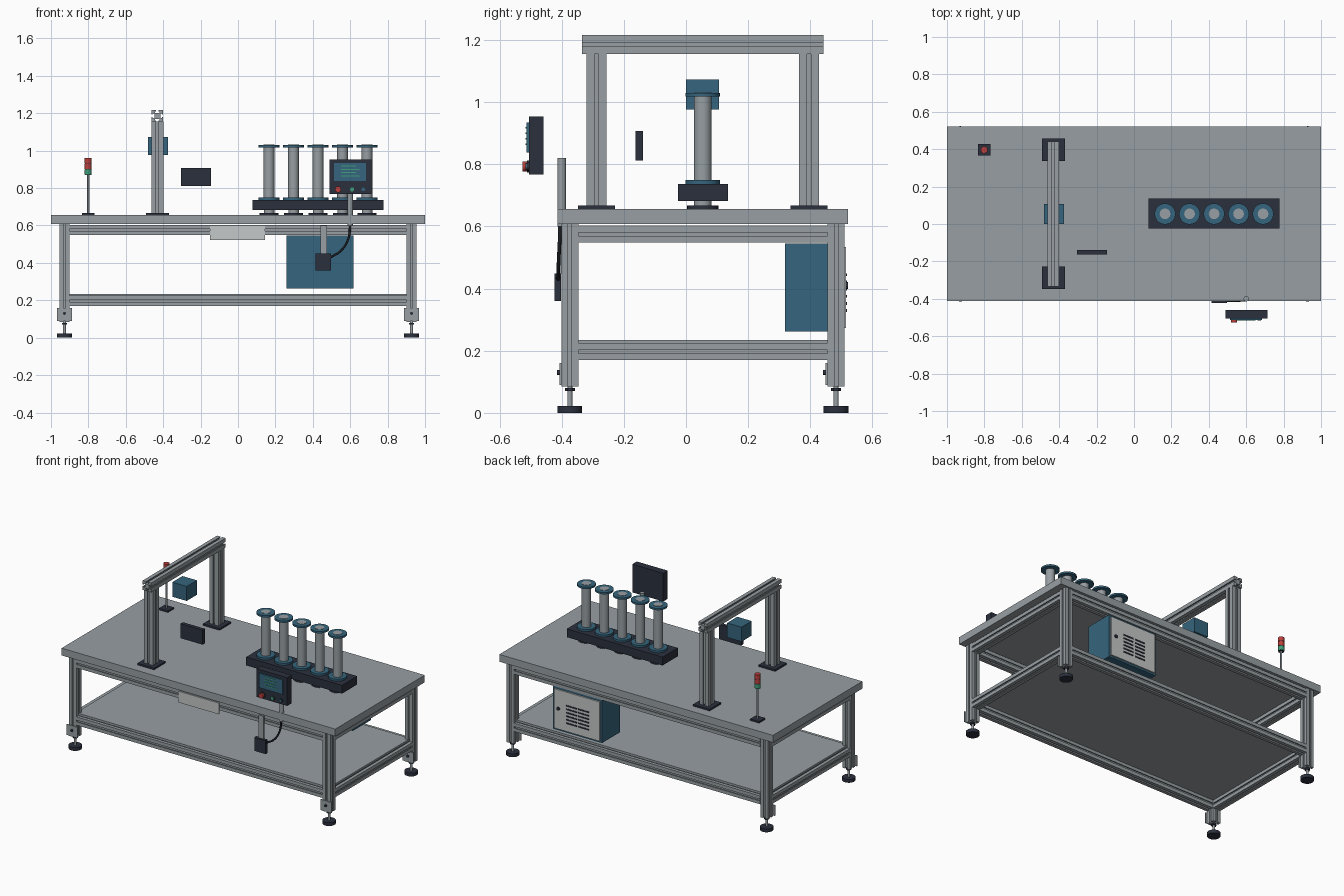
import bpy, bmesh, math
from mathutils import Matrix, Vector

if "Cube" in bpy.data.objects:
    bpy.data.objects.remove(bpy.data.objects["Cube"])


def material(name, rgb):
    m = bpy.data.materials.new(name)
    m.diffuse_color = (*rgb, 1)
    m.use_nodes = True
    m.node_tree.nodes["Principled BSDF"].inputs["Base Color"].default_value = m.diffuse_color
    return m


GREY = material("aluminium grey", (0.31, 0.345, 0.365))
TEAL = material("teal blue", (0.036, 0.13, 0.205))
DARK = material("dark slate", (0.024, 0.03, 0.047))
LIGHT = material("light grey", (0.56, 0.58, 0.58))
RED = material("signal red", (0.50, 0.05, 0.045))
GREEN = material("signal green", (0.05, 0.34, 0.19))
BLACK = material("cable black", (0.012, 0.014, 0.018))


def finish(name, bm, mat, smooth=False):
    bmesh.ops.recalc_face_normals(bm, faces=bm.faces)
    me = bpy.data.meshes.new(name)
    bm.to_mesh(me)
    bm.free()
    if smooth:
        me.shade_smooth()
        me.set_sharp_from_angle(angle=math.radians(40))
    me.materials.append(mat)
    ob = bpy.data.objects.new(name, me)
    bpy.context.collection.objects.link(ob)
    return ob


def box(name, mat, x, y, z):
    """Box from (min, max) ranges on each axis."""
    bm = bmesh.new()
    c = [(r[0] + r[1]) / 2 for r in (x, y, z)]
    s = [r[1] - r[0] for r in (x, y, z)]
    bmesh.ops.create_cube(bm, size=1, matrix=Matrix.Translation(c) @ Matrix.Diagonal((*s, 1)))
    return finish(name, bm, mat)


def rod(name, mat, start, end, radius, sides=32):
    """Cylinder between two points."""
    a, b = Vector(start), Vector(end)
    d = b - a
    rot = d.to_track_quat('Z', 'Y').to_matrix().to_4x4()
    bm = bmesh.new()
    bmesh.ops.create_cone(bm, cap_ends=True, segments=sides, radius1=radius, radius2=radius,
                          depth=d.length, matrix=Matrix.Translation((a + b) / 2) @ rot)
    return finish(name, bm, mat, True)


def slotted_bar(name, start, end, size):
    """Square extrusion with a T-slot along each side."""
    h = size / 2
    side = [(1, -1), (1, -.2), (.8, -.2), (.8, -.4), (.5, -.4),
            (.5, .4), (.8, .4), (.8, .2), (1, .2)]
    a, b = Vector(start), Vector(end)
    d = b - a
    frame = Matrix.Translation(a) @ d.to_track_quat('Z', 'Y').to_matrix().to_4x4()
    bm = bmesh.new()
    ring = []
    for k in range(4):
        r = Matrix.Rotation(k * math.pi / 2, 3, 'Z')
        ring += [bm.verts.new(frame @ (r @ Vector((u * h, v * h, 0)))) for u, v in side]
    face = bm.faces.new(ring)
    new = bmesh.ops.extrude_face_region(bm, geom=[face])["geom"]
    bmesh.ops.translate(bm, vec=d, verts=[g for g in new if isinstance(g, bmesh.types.BMVert)])
    return finish(name, bm, GREY)


# Table top and lower shelf
box("table_top", GREY, (-1, 1), (-.413, .521), (.608, .656))
box("lower_shelf", GREY, (-.925, .925), (-.37, .48), (.222, .234))

# Legs with levelling feet and foot brackets
LEG_X, FRONT, BACK, BAR = .928, -.374, .483, .055
for sx in (-1, 1):
    for y in (FRONT, BACK):
        x = sx * LEG_X
        slotted_bar("leg", (x, y, .085), (x, y, .61), BAR)
        rod("foot_pad", DARK, (x, y, 0), (x, y, .022), .04)
        rod("foot_stem", GREY, (x, y, .022), (x, y, .09), .008, 16)
        rod("foot_nut", DARK, (x, y, .07), (x, y, .08), .016, 6)
        f = y - BAR / 2
        box("foot_bracket", GREY, (x - .04, x + .04), (f - .006, f), (.09, .16))
        rod("bracket_bolt", DARK, (x, f - .006, .13), (x, f - .014, .13), .008, 16)

# Upper and lower frame rails
for z in (.197, .5755):
    for y in (FRONT, BACK):
        slotted_bar("long_rail", (-.9, y, z), (.9, y, z), BAR)
    for x in (-LEG_X, LEG_X):
        slotted_bar("side_rail", (x, -.347, z), (x, .456, z), BAR)

# Gantry
GX = -.431
for y in (-.288, .396):
    box("gantry_base_plate", DARK, (GX - .061, GX + .061), (y - .06, y + .06), (.656, .667))
    slotted_bar("gantry_column", (GX, y, .667), (GX, y, 1.156), .065)
slotted_bar("gantry_beam", (GX, -.335, 1.186), (GX, .442, 1.186), .062)
box("sensor_head", TEAL, (-.48, -.375), (0, .106), (.977, 1.073))
box("scanner_box", DARK, (-.306, -.145), (-.163, -.138), (.812, .908))

# Signal tower
SX, SY = -.801, .396
box("signal_base", DARK, (SX - .033, SX + .033), (SY - .031, SY + .031), (.656, .667))
rod("signal_pole", GREY, (SX, SY, .667), (SX, SY, .872), .006, 16)
for i, m in enumerate((GREEN, RED, RED)):
    z = .872 + i * .031
    rod("signal_lamp", m, (SX, SY, z), (SX, SY, z + .028), .0185, 24)
    rod("signal_spacer", DARK, (SX, SY, z - .003), (SX, SY, z), .017, 24)

# Row of spools on a long block
box("spool_block", DARK, (.077, .777), (-.025, .135), (.682, .737))
for i in range(5):
    x, y = .166 + i * .131, .054
    rod("spool_foot", DARK, (x, y, .656), (x, y, .667), .05)
    rod("spool_neck", GREY, (x, y, .667), (x, y, .684), .028)
    rod("spool_lower_flange", TEAL, (x, y, .737), (x, y, .750), .056, 40)
    rod("spool_tube", GREY, (x, y, .750), (x, y, 1.032), .0285, 40)
    rod("spool_upper_flange", TEAL, (x, y, 1.018), (x, y, 1.030), .056, 40)

# Operator panel with screen and buttons
box("operator_panel", DARK, (.488, .714), (-.506, -.459), (.768, .954))
box("screen", TEAL, (.512, .684), (-.514, -.506), (.838, .934))
for i in range(4):
    z = .862 + i * .018
    box("screen_line", GREEN, (.552, .65 - .02 * (i % 2)), (-.516, -.514), (z, z + .005))
for x, r, m, depth in ((.535, .016, RED, .02), (.61, .011, GREEN, .011), (.67, .010, TEAL, .011)):
    rod("button_ring", DARK, (x, -.506, .793), (x, -.512, .793), r * 1.25, 24)
    rod("button", m, (x, -.506, .793), (x, -.506 - depth, .793), r, 24)
rod("panel_post", GREY, (.6, -.4, .60), (.6, -.4, .82), .014, 24)

# Junction box, its hanger and the cable
box("junction_box", DARK, (.415, .498), (-.423, -.402), (.36, .449))
box("junction_hanger", GREY, (.44, .475), (-.412, -.400), (.449, .60))
cu = bpy.data.curves.new("cable", 'CURVE')
cu.dimensions = '3D'
cu.bevel_depth = .006
cu.bevel_resolution = 3
cu.resolution_u = 8
sp = cu.splines.new('BEZIER')
path = [(.6, -.404, .605), (.59, -.408, .53), (.55, -.411, .465), (.495, -.412, .43)]
sp.bezier_points.add(len(path) - 1)
for p, co in zip(sp.bezier_points, path):
    p.co = co
    p.handle_left_type = p.handle_right_type = 'AUTO'
cu.materials.append(BLACK)
bpy.context.collection.objects.link(bpy.data.objects.new("cable", cu))

# Front label plate under the table edge
box("front_plate", LIGHT, (-.15, .145), (-.408, -.4015), (.523, .597))

# Control cabinet with rear door, lock and louvres
box("cabinet", TEAL, (.26, .617), (.318, .506), (.262, .546))
box("cabinet_door", LIGHT, (.272, .605), (.506, .515), (.274, .534))
rod("door_lock", DARK, (.572, .515, .41), (.572, .522, .41), .011, 20)
for row in range(6):
    z = .325 + row * .023
    for x in (.35, .438):
        box("door_louvre", DARK, (x, x + .076), (.515, .518), (z, z + .009))
